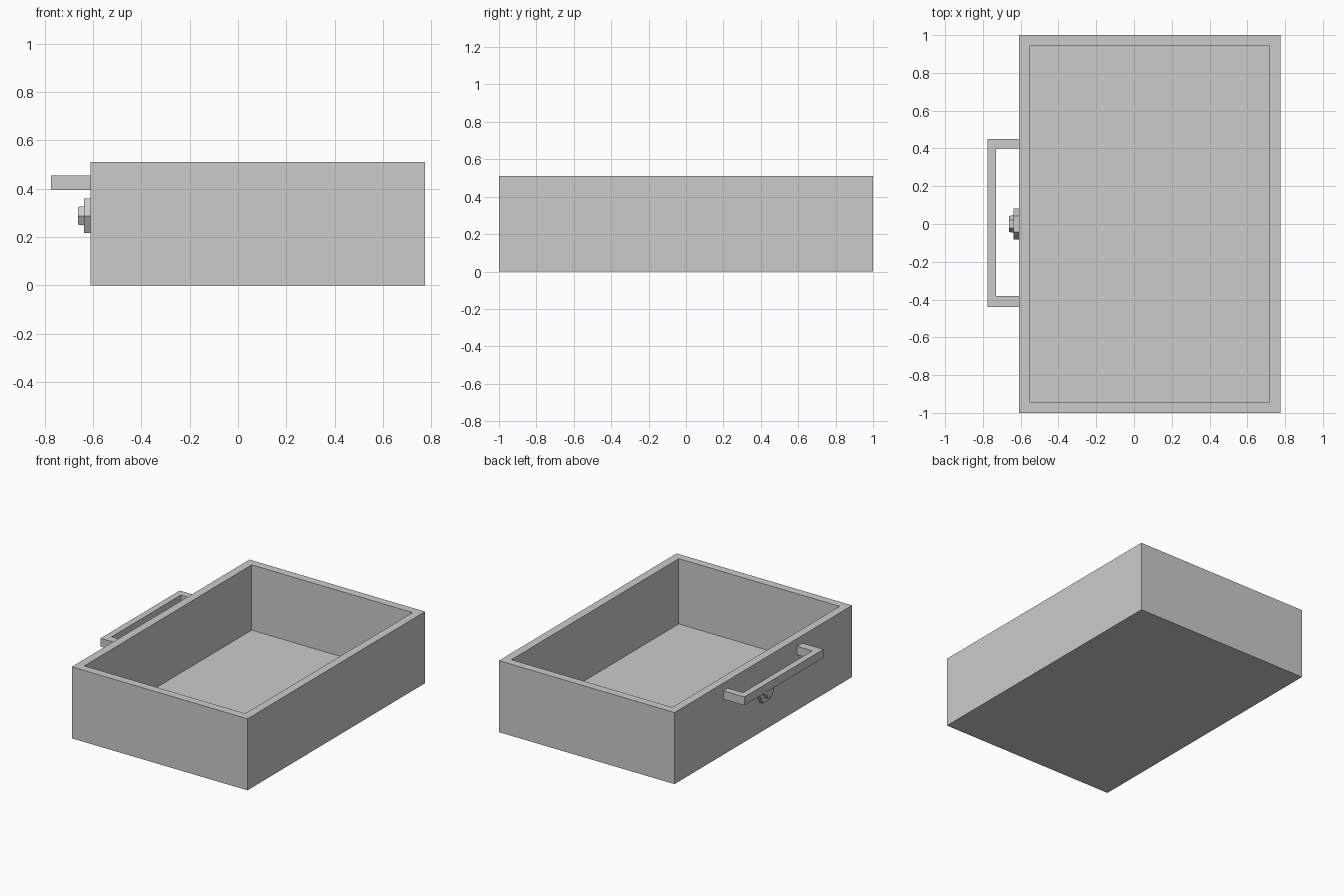
import bpy, bmesh
from math import radians
from mathutils import Matrix

if "Cube" in bpy.data.objects:
    bpy.data.objects.remove(bpy.data.objects["Cube"])

X0, X1, TOP = -0.61, 0.775, 0.51
LOCK_Z = 0.288


def new_object(name, bm):
    bmesh.ops.recalc_face_normals(bm, faces=bm.faces)
    mesh = bpy.data.meshes.new(name)
    bm.to_mesh(mesh)
    bm.free()
    obj = bpy.data.objects.new(name, mesh)
    bpy.context.collection.objects.link(obj)
    return obj


def add_box(bm, lo, hi):
    size = [b - a for a, b in zip(lo, hi)]
    mid = [(a + b) / 2 for a, b in zip(lo, hi)]
    mat = Matrix.Translation(mid) @ Matrix.Diagonal((*size, 1))
    return bmesh.ops.create_cube(bm, size=1, matrix=mat)["verts"]


def hex_stub(name, x_in, x_out, r_in, r_out):
    # six-sided stub pointing along -x, flat on top and bottom
    bm = bmesh.new()
    mat = (Matrix.Translation(((x_in + x_out) / 2, 0, LOCK_Z))
           @ Matrix.Rotation(radians(-90), 4, 'Y')
           @ Matrix.Rotation(radians(90), 4, 'Z'))
    bmesh.ops.create_cone(bm, cap_ends=True, segments=6, radius1=r_in,
                          radius2=r_out, depth=abs(x_in - x_out), matrix=mat)
    # make sure a corner points sideways (along y)
    if max(v.co.y for v in bm.verts) < r_in * 0.95:
        bmesh.ops.rotate(bm, verts=bm.verts, cent=(0, 0, LOCK_Z),
                         matrix=Matrix.Rotation(radians(30), 3, 'X'))
    return new_object(name, bm)


# Open drawer tray: rim inset, then pushed down to the floor
bm = bmesh.new()
add_box(bm, (X0, -1, 0), (X1, 1, TOP))
bm.normal_update()
top = max(bm.faces, key=lambda f: f.calc_center_median().z)
bmesh.ops.inset_region(bm, faces=[top], thickness=0.082)
pit = bmesh.ops.extrude_discrete_faces(bm, faces=[top])["faces"][0]
bmesh.ops.translate(bm, verts=pit.verts, vec=(0, 0, 0.045 - TOP))
new_object("drawer_tray", bm)

# Pull handle: U outline extruded upward
outline = [(X0, -0.44), (-0.775, -0.44), (-0.775, 0.45), (X0, 0.45),
           (X0, 0.4), (-0.73, 0.4), (-0.73, -0.38), (X0, -0.38)]
bm = bmesh.new()
face = bm.faces.new([bm.verts.new((x, y, 0.395)) for x, y in outline])
side = bmesh.ops.extrude_face_region(bm, geom=[face])["geom"]
bmesh.ops.translate(bm, vec=(0, 0, 0.06),
                    verts=[g for g in side if isinstance(g, bmesh.types.BMVert)])
new_object("pull_handle", bm)

# Hexagonal lock plate with smaller tapered knob
hex_stub("lock_plate", X0, -0.638, 0.083, 0.083)
hex_stub("lock_knob", -0.638, -0.663, 0.046, 0.042)
